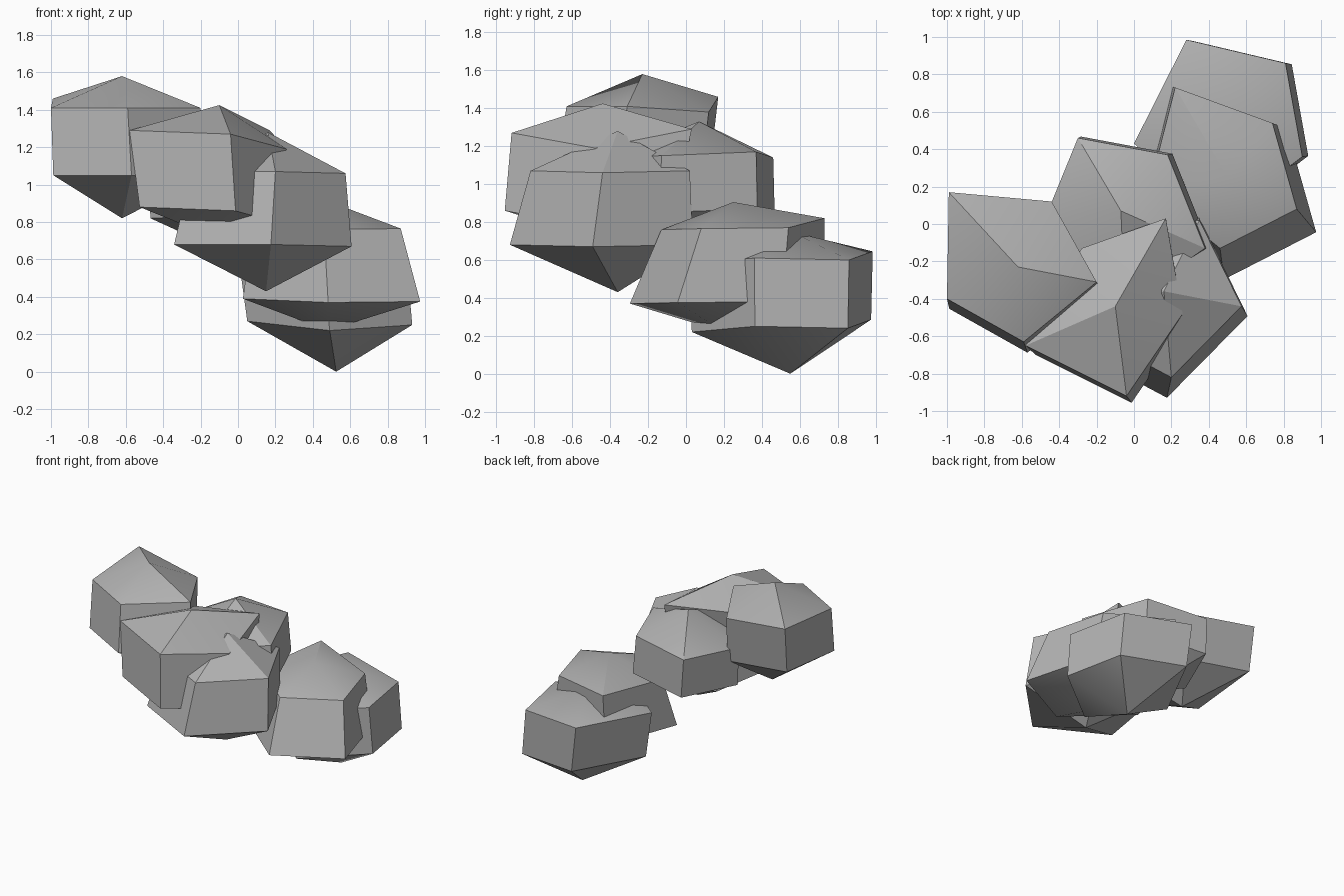
import bpy
import bmesh
import math
from mathutils import Vector

default_cube = bpy.data.objects.get("Cube")
if default_cube:
    bpy.data.objects.remove(default_cube, do_unlink=True)

# One plain stone colour
stone = bpy.data.materials.new("stone grey")
stone.use_nodes = True
colour = (0.45, 0.45, 0.45, 1)
stone.diffuse_color = colour
stone.node_tree.nodes["Principled BSDF"].inputs["Base Color"].default_value = colour


def add_rock(name, peak, base, rim, flare, shift):
    """Five-sided boulder: peak, upper rim, flared and shifted lower rim, base point."""
    bm = bmesh.new()
    peak = Vector(peak)
    top = bm.verts.new(peak)
    bottom = bm.verts.new(base)
    upper = [bm.verts.new(point) for point in rim]
    lower = []
    for vert in upper:
        point = peak + (vert.co - peak) * flare
        point.z = vert.co.z
        lower.append(bm.verts.new(point + Vector(shift)))

    # Cap, side wall and underside for each sector
    count = len(rim)
    for i in range(count):
        j = (i + 1) % count
        bm.faces.new((top, upper[i], upper[j]))
        bm.faces.new((upper[i], lower[i], lower[j], upper[j]))
        bm.faces.new((bottom, lower[j], lower[i]))
    bmesh.ops.recalc_face_normals(bm, faces=bm.faces)

    mesh = bpy.data.meshes.new(name)
    bm.to_mesh(mesh)
    bm.free()
    mesh.materials.append(stone)
    rock = bpy.data.objects.new(name, mesh)
    bpy.context.collection.objects.link(rock)

    # Soften only the shallow creases
    bpy.ops.object.select_all(action="DESELECT")
    rock.select_set(True)
    bpy.context.view_layer.objects.active = rock
    bpy.ops.object.shade_smooth_by_angle(angle=math.radians(30))
    return rock


# Highest boulder on the right end
add_rock("high_right_rock", peak=(-.62, -.23, 1.58), base=(-.62, -.2, .82),
         rim=[(-.99, .17, 1.46), (-1, -.4, 1.41), (-.59, -.63, 1.41),
              (-.2, -.31, 1.41), (-.44, .12, 1.38)],
         flare=1.02, shift=(.02, -.05, -.36))

# Large boulder in front
add_rock("front_rock", peak=(-.1, -.44, 1.425), base=(-.08, -.45, .7),
         rim=[(-.58, -.65, 1.29), (-.04, -.92, 1.27), (.26, -.48, 1.19),
              (.17, .03, 1.29), (-.28, -.13, 1.29)],
         flare=.95, shift=(.03, -.06, -.41))

# Boulder tucked under the front one
add_rock("lower_front_rock", peak=(.16, -.36, 1.28), base=(.15, -.36, .43),
         rim=[(.2, -.82, 1.07), (.575, -.44, 1.06), (.35, .02, 1.07),
              (-.16, -.05, 1.07), (-.25, -.58, 1.07)],
         flare=1.15, shift=(-.03, -.04, -.39))

# Boulder at the back of the middle cluster
add_rock("back_rock", peak=(-.07, .07, 1.33), base=(-.05, .03, .63),
         rim=[(-.3, .46, 1.14), (-.48, .02, 1.12), (-.05, -.42, 1.14),
              (.38, -.13, 1.15), (.18, .37, 1.17)],
         flare=1.02, shift=(.02, 0, -.3))

# Low pair on the left end
add_rock("low_left_rock", peak=(.5, .25, .905), base=(.48, .2, .22),
         rim=[(.22, .73, .82), (.08, .18, .78), (.46, -.13, .76),
              (.87, .08, .765), (.74, .54, .77)],
         flare=1.2, shift=(.03, -.09, -.39))
add_rock("lowest_back_rock", peak=(.48, .55, .75), base=(.525, .55, 0),
         rim=[(.28, .985, .645), (0, .43, .63), (.45, .02, .58),
              (.9, .36, .61), (.81, .86, .6)],
         flare=.98, shift=(.04, 0, -.36))
